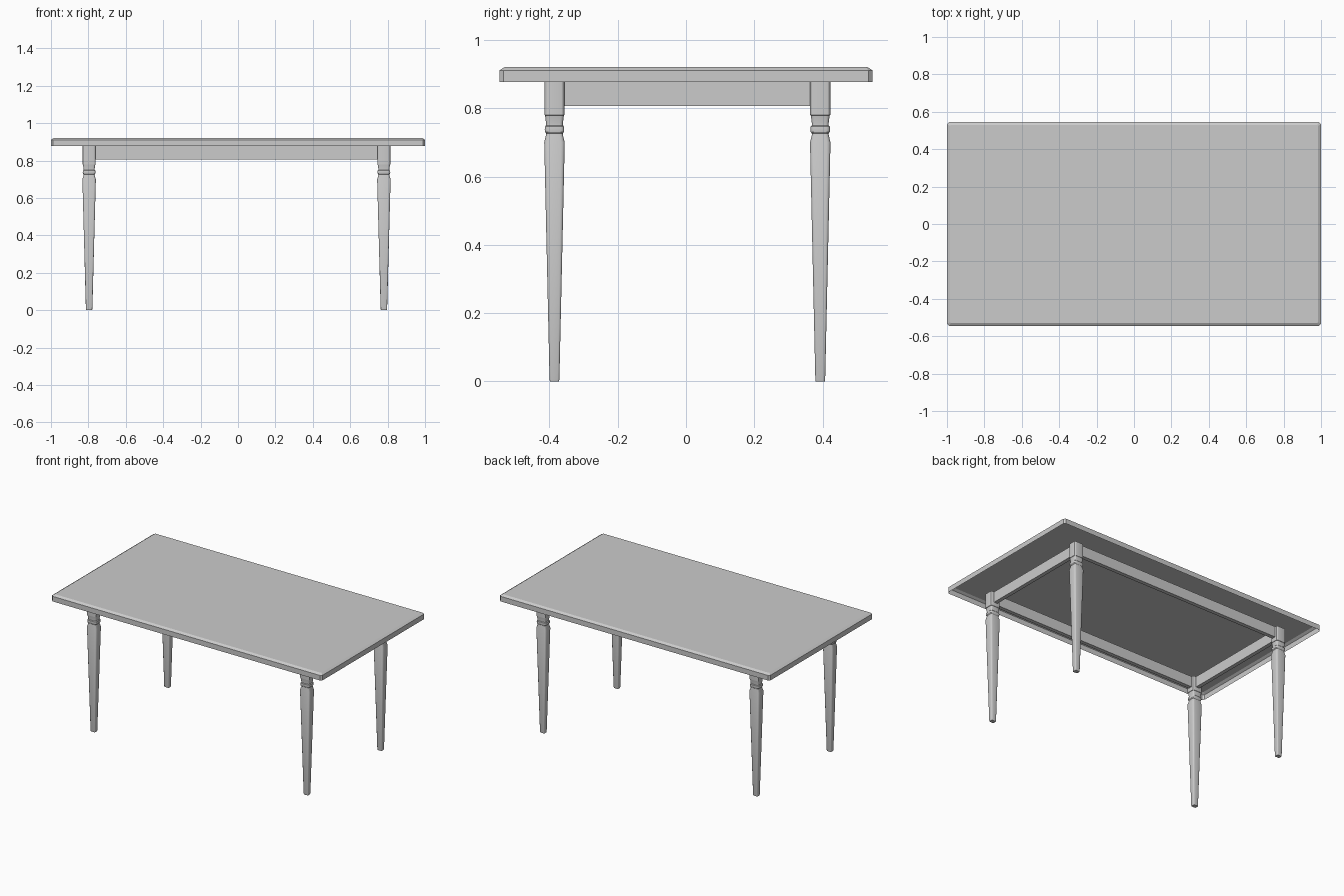
import bpy, bmesh, math

if "Cube" in bpy.data.objects:
    bpy.data.objects.remove(bpy.data.objects["Cube"])


def outline(hx, hy, r, seg):
    """Rounded (or chamfered, seg=1) rectangle outline."""
    pts = []
    for k, (sx, sy) in enumerate([(1, 1), (-1, 1), (-1, -1), (1, -1)]):
        for i in range(seg + 1):
            a = math.pi / 2 * (k + i / seg)
            pts.append((sx * (hx - r) + r * math.cos(a), sy * (hy - r) + r * math.sin(a)))
    return pts


def loft(name, sections, seg, loc=(0, 0), angle=30, bottom=True):
    """Stack outlines (half x, half y, corner radius, z) into a solid or open shell."""
    bm = bmesh.new()
    rings = [[bm.verts.new((x, y, z)) for x, y in outline(hx, hy, r, seg)]
             for hx, hy, r, z in sections]
    n = len(rings[0])
    for a, b in zip(rings, rings[1:]):
        for i in range(n):
            j = (i + 1) % n
            bm.faces.new((a[i], a[j], b[j], b[i]))
    if bottom:
        bm.faces.new(rings[0][::-1])
    bm.faces.new(rings[-1])
    mesh = bpy.data.meshes.new(name)
    bm.to_mesh(mesh)
    bm.free()
    ob = bpy.data.objects.new(name, mesh)
    ob.location = (*loc, 0)
    bpy.context.collection.objects.link(ob)
    bpy.ops.object.select_all(action='DESELECT')
    bpy.context.view_layer.objects.active = ob
    ob.select_set(True)
    bpy.ops.object.shade_smooth_by_angle(angle=math.radians(angle))
    return ob


def box(name, size, loc):
    bpy.ops.mesh.primitive_cube_add(size=1, location=loc)
    ob = bpy.context.object
    ob.name = name
    ob.scale = size
    return ob


UNDER, TOP = 0.877, 0.921
CX, CY = -0.008, 0.004      # centre of the leg frame
LX, LY = 0.788, 0.389       # leg spacing from that centre

# Tabletop: shell, open underneath, chamfered upper edge and clipped corners
loft("tabletop", [(1.0, 0.546, 0.012, UNDER), (1.0, 0.546, 0.012, 0.911),
                  (0.984, 0.530, 0.004, TOP)], 1, angle=20, bottom=False)

# Turned and tapered legs: (width factor, z)
profile = [(0.44, 0.0), (0.48, 0.006), (1.0, 0.70), (0.82, 0.722), (0.82, 0.726),
           (0.93, 0.731), (0.95, 0.738), (0.93, 0.746), (0.82, 0.750),
           (0.82, 0.756), (0.92, 0.779), (0.98, 0.780), (0.98, UNDER)]
legs = [(0.036 * f, 0.030 * f, 0.011 * f, z) for f, z in profile]
for sx, side in ((-1, "left"), (1, "right")):
    for sy, end in ((-1, "front"), (1, "back")):
        loft(f"{end}_{side}_leg", legs, 3, (CX + sx * LX, CY + sy * LY))

# Apron boards between the legs
H, T = UNDER - 0.806, 0.026
Z = UNDER - H / 2
for s, end, side in ((-1, "front", "left"), (1, "back", "right")):
    box(f"{end}_apron", (2 * LX, T, H), (CX, CY + s * LY, Z))
    box(f"{side}_apron", (T, 2 * LY, H), (CX + s * LX, CY, Z))
